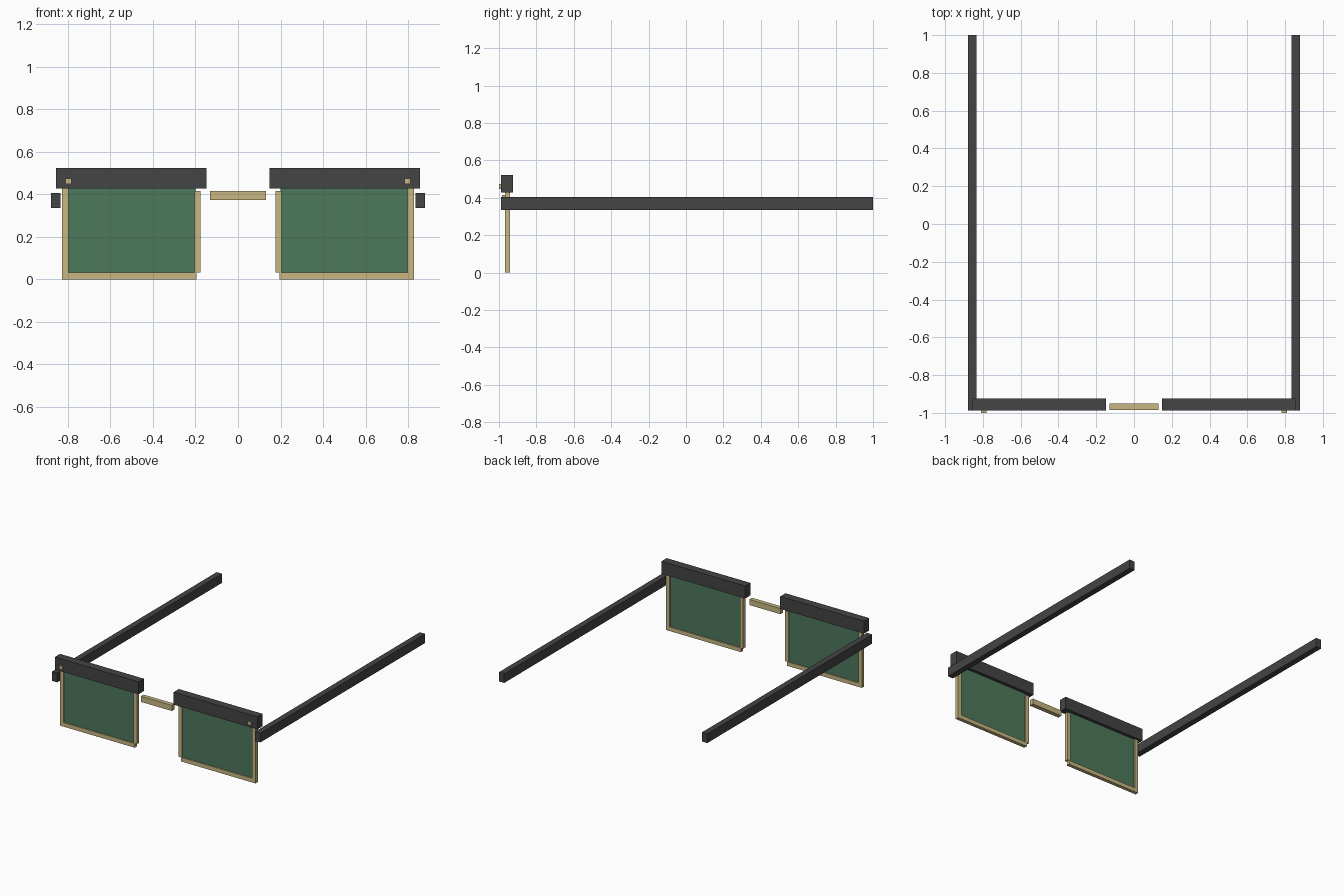
import bpy

if "Cube" in bpy.data.objects:
    bpy.data.objects.remove(bpy.data.objects["Cube"])


def material(name, rgb):
    m = bpy.data.materials.new(name)
    m.diffuse_color = (*rgb, 1.0)
    m.use_nodes = True
    m.node_tree.nodes["Principled BSDF"].inputs["Base Color"].default_value = m.diffuse_color
    return m


BLACK = material("charcoal", (0.058, 0.058, 0.058))
GOLD = material("pale_gold", (0.578, 0.468, 0.223))
GREEN = material("green_glass", (0.076, 0.188, 0.107))


def box(name, x, y, z, mat):
    """Axis-aligned box from (min, max) pairs."""
    spans = (x, y, z)
    bpy.ops.mesh.primitive_cube_add(size=1, location=[(a + b) / 2 for a, b in spans])
    ob = bpy.context.object
    ob.name = name
    ob.scale = [b - a for a, b in spans]
    bpy.ops.object.transform_apply(location=False, rotation=False, scale=True)
    ob.data.materials.append(mat)
    return ob


RIM_Y = (-0.968, -0.941)

# Parts of one half, as spans in x, y and z
PARTS = [
    ("brow_bar", (0.148, 0.855), (-0.988, -0.925), (0.428, 0.523), BLACK),
    ("temple_arm", (0.835, 0.88), (-0.988, 1.0), (0.335, 0.405), BLACK),
    ("outer_rim", (0.797, 0.826), RIM_Y, (0.0, 0.43), GOLD),
    ("bottom_rim", (0.195, 0.797), RIM_Y, (0.0, 0.031), GOLD),
    ("inner_rim", (0.177, 0.205), RIM_Y, (0.031, 0.416), GOLD),
    ("lens", (0.20, 0.80), (-0.960, -0.949), (0.025, 0.435), GREEN),
    ("rivet", (0.782, 0.811), (-1.0, -0.985), (0.448, 0.473), GOLD),
]

# Both halves, mirrored across x
for side, s in (("right", 1), ("left", -1)):
    for name, x, y, z, mat in PARTS:
        box(f"{side}_{name}", sorted((s * x[0], s * x[1])), y, z, mat)

# Nose bridge
box("bridge", (-0.131, 0.131), (-0.984, -0.951), (0.373, 0.416), GOLD)
